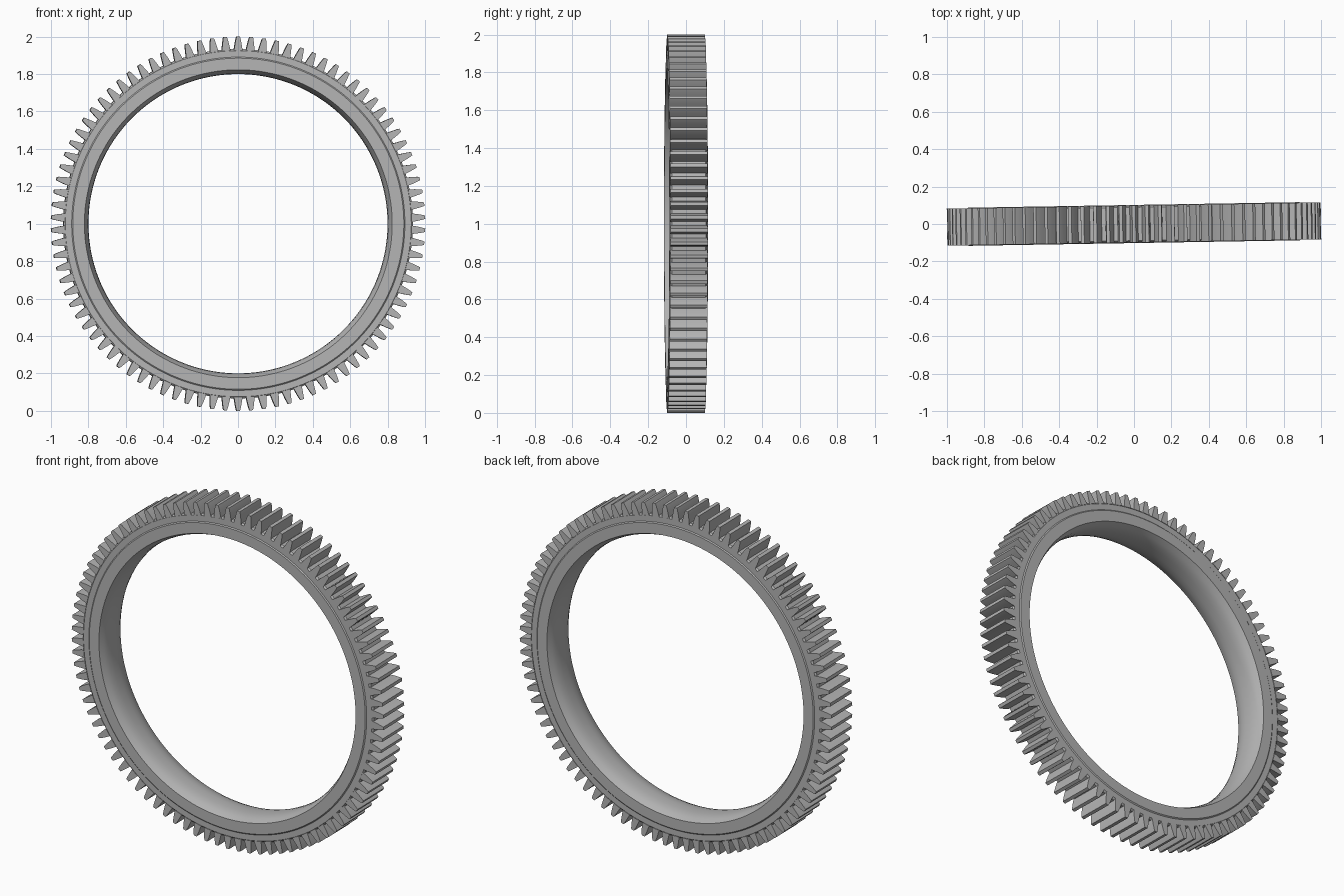
import bpy, bmesh, math
from mathutils import Matrix, Vector

if "Cube" in bpy.data.objects:
    bpy.data.objects.remove(bpy.data.objects["Cube"], do_unlink=True)

TEETH = 90
SEGMENTS = 180
HALF = 0.099          # half width of the teeth
TILT = math.radians(0.95)

steel = bpy.data.materials.new("grey steel")
steel.use_nodes = True
colour = (0.46, 0.46, 0.46, 1)
steel.diffuse_color = colour
steel.node_tree.nodes["Principled BSDF"].inputs["Base Color"].default_value = colour


def finish(bm, name):
    bmesh.ops.recalc_face_normals(bm, faces=bm.faces)
    mesh = bpy.data.meshes.new(name)
    bm.to_mesh(mesh)
    bm.free()
    mesh.materials.append(steel)
    obj = bpy.data.objects.new(name, mesh)
    bpy.context.collection.objects.link(obj)
    obj.location.z = 1
    obj.rotation_euler.z = TILT
    bpy.ops.object.select_all(action='DESELECT')
    obj.select_set(True)
    bpy.context.view_layer.objects.active = obj
    bpy.ops.object.shade_smooth_by_angle(angle=math.radians(25))
    return obj


# Ring body: mirrored cross-section (radius, depth) turned around the y axis
half_profile = [(0.80, 0.02), (0.803, 0.05), (0.81, 0.075), (0.823, 0.102),
                (0.885, 0.102), (0.891, 0.097), (0.925, 0.097), (0.934, 0.089)]
profile = half_profile + [(r, -y) for r, y in reversed(half_profile)]
bm = bmesh.new()
rings = []
for i in range(SEGMENTS):
    a = math.tau * i / SEGMENTS
    rings.append([bm.verts.new((r * math.sin(a), y, r * math.cos(a))) for r, y in profile])
for i, ring in enumerate(rings):
    after = rings[(i + 1) % SEGMENTS]
    for j in range(len(profile)):
        k = (j + 1) % len(profile)
        bm.faces.new((ring[j], ring[k], after[k], after[j]))
finish(bm, "gear_ring")

# Teeth: one tapered outline extruded along the axis, repeated around the ring
flank = [(0.023, 0.926), (0.021, 0.94), (0.017, 0.965), (0.012, 0.99), (0.009, 1.0)]
outline = flank + [(-x, z) for x, z in reversed(flank)]
bm = bmesh.new()
for i in range(TEETH):
    turn = Matrix.Rotation(math.tau * i / TEETH, 3, 'Y')
    face = bm.faces.new([bm.verts.new(turn @ Vector((x, -HALF, z))) for x, z in outline])
    back = bmesh.ops.extrude_face_region(bm, geom=[face], use_keep_orig=True)
    moved = [v for v in back["geom"] if isinstance(v, bmesh.types.BMVert)]
    bmesh.ops.translate(bm, verts=moved, vec=(0, 2 * HALF, 0))
finish(bm, "gear_teeth")
